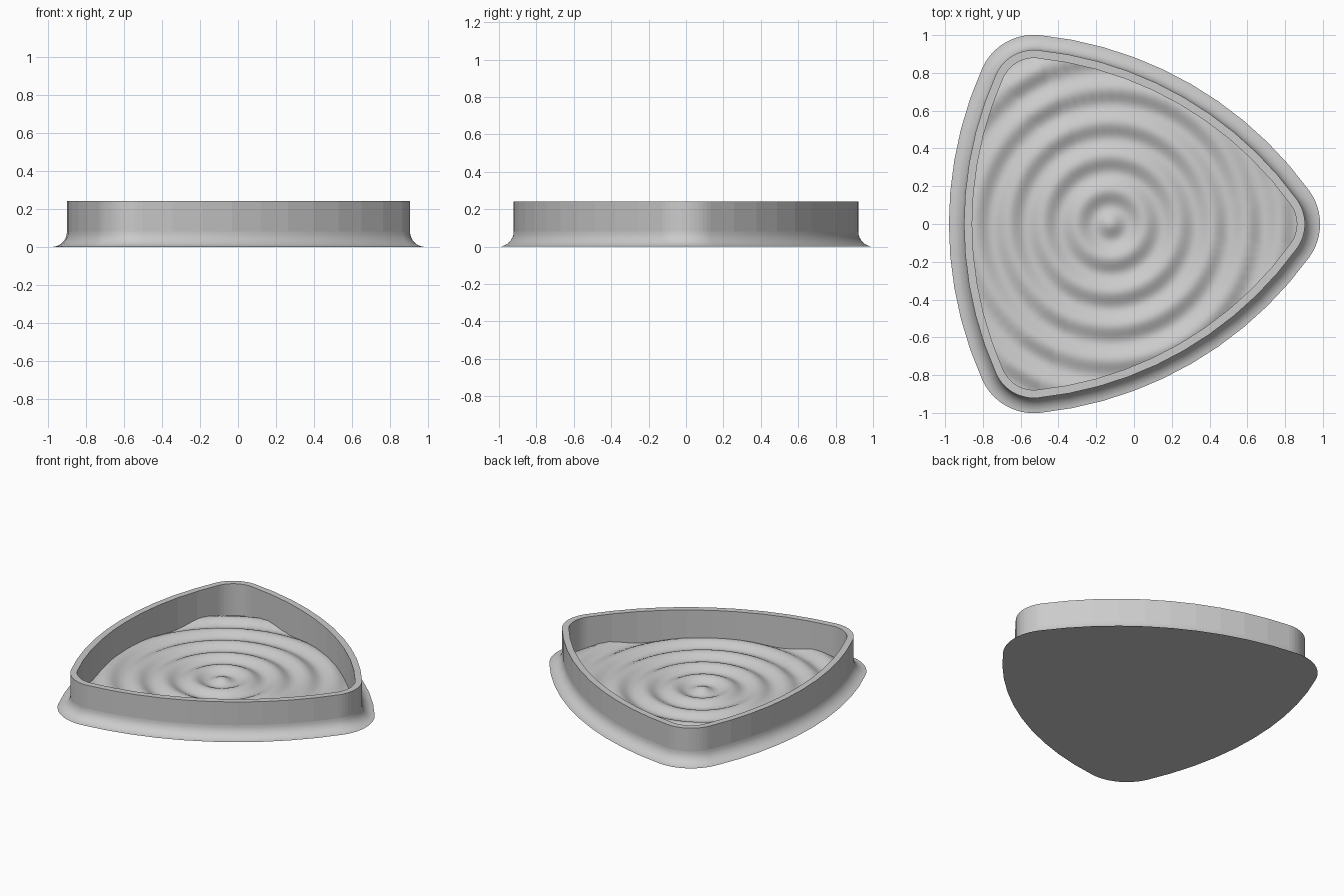
import bpy, bmesh, math
from mathutils import Vector

cube = bpy.data.objects.get("Cube")
if cube:
    bpy.data.objects.remove(cube, do_unlink=True)

CENTRE = Vector((-0.125, 0))
CORNER_DIST, CORNER_RADIUS = 0.81, 0.30    # rounded corners
SIDE_CENTRE, SIDE_RADIUS = 1.16, 2.015     # bulging sides
HALF_SWEEP = math.radians(24.1)            # half the angle each side spans
RIM_HEIGHT, FLOOR_HEIGHT = 0.242, 0.037
RIPPLE_HEIGHT, RIPPLE_LENGTH = 0.015, 0.18

grey = bpy.data.materials.new("light grey")
grey.use_nodes = True
grey.diffuse_color = (0.6, 0.6, 0.6, 1)
grey.node_tree.nodes["Principled BSDF"].inputs["Base Color"].default_value = (0.6, 0.6, 0.6, 1)


def polar(radius, angle):
    return Vector((radius * math.cos(angle), radius * math.sin(angle)))


def outline(inset, side_steps, corner_steps):
    """Bulging rounded triangle around the origin, shrunk inward by inset."""
    points = []
    corner_half = math.pi / 3 - HALF_SWEEP
    for k in range(3):
        corner = k * math.tau / 3
        for i in range(corner_steps):
            a = corner - corner_half + 2 * corner_half * i / corner_steps
            points.append(polar(CORNER_DIST, corner) + polar(CORNER_RADIUS - inset, a))
        side = corner + math.pi / 3
        for i in range(side_steps):
            a = side - HALF_SWEEP + 2 * HALF_SWEEP * i / side_steps
            points.append(polar(-SIDE_CENTRE, side) + polar(SIDE_RADIUS - inset, a))
    return points


def add_ring(bm, points, height):
    return [bm.verts.new((*(p + CENTRE), height(p))) for p in points]


def bridge(bm, lower, upper):
    n = len(lower)
    return [bm.faces.new((lower[i], lower[(i + 1) % n], upper[(i + 1) % n], upper[i]))
            for i in range(n)]


def finish(bm, name):
    bmesh.ops.recalc_face_normals(bm, faces=bm.faces)
    mesh = bpy.data.meshes.new(name)
    bm.to_mesh(mesh)
    bm.free()
    mesh.materials.append(grey)
    obj = bpy.data.objects.new(name, mesh)
    bpy.context.collection.objects.link(obj)
    return obj


# Wall with flared foot: (inset, height) profile swept round the outline
COVE = 0.08
profile = [(COVE * math.sin(a), COVE * (1 - math.cos(a)))
           for a in (math.pi / 2 * i / 8 for i in range(9))]
profile += [(COVE, RIM_HEIGHT), (0.123, RIM_HEIGHT), (0.123, 0.01)]
bm = bmesh.new()
rings = [add_ring(bm, outline(inset, 10, 12), lambda p, z=z: z) for inset, z in profile]
for j, (lower, upper) in enumerate(zip(rings, rings[1:])):
    for face in bridge(bm, lower, upper):
        face.smooth = j < 8            # smooth foot, faceted wall
bm.faces.new(rings[0])                 # flat underside
bm.faces.new(rings[-1])
finish(bm, "wall_and_foot")


# Rippled floor: concentric waves reaching into the wall
def ripple(p):
    return FLOOR_HEIGHT + RIPPLE_HEIGHT * math.cos(math.tau * p.length / RIPPLE_LENGTH)


bm = bmesh.new()
edge = outline(0.11, 24, 16)
STEPS = 80
rings = [add_ring(bm, [p * i / STEPS for p in edge], ripple) for i in range(1, STEPS + 1)]
for inner, outer in zip(rings, rings[1:]):
    bridge(bm, inner, outer)
bm.faces.new(rings[0])
for face in bm.faces:
    face.smooth = True
floor = finish(bm, "rippled_floor")
if floor.data.polygons[0].normal.z < 0:
    floor.data.flip_normals()
